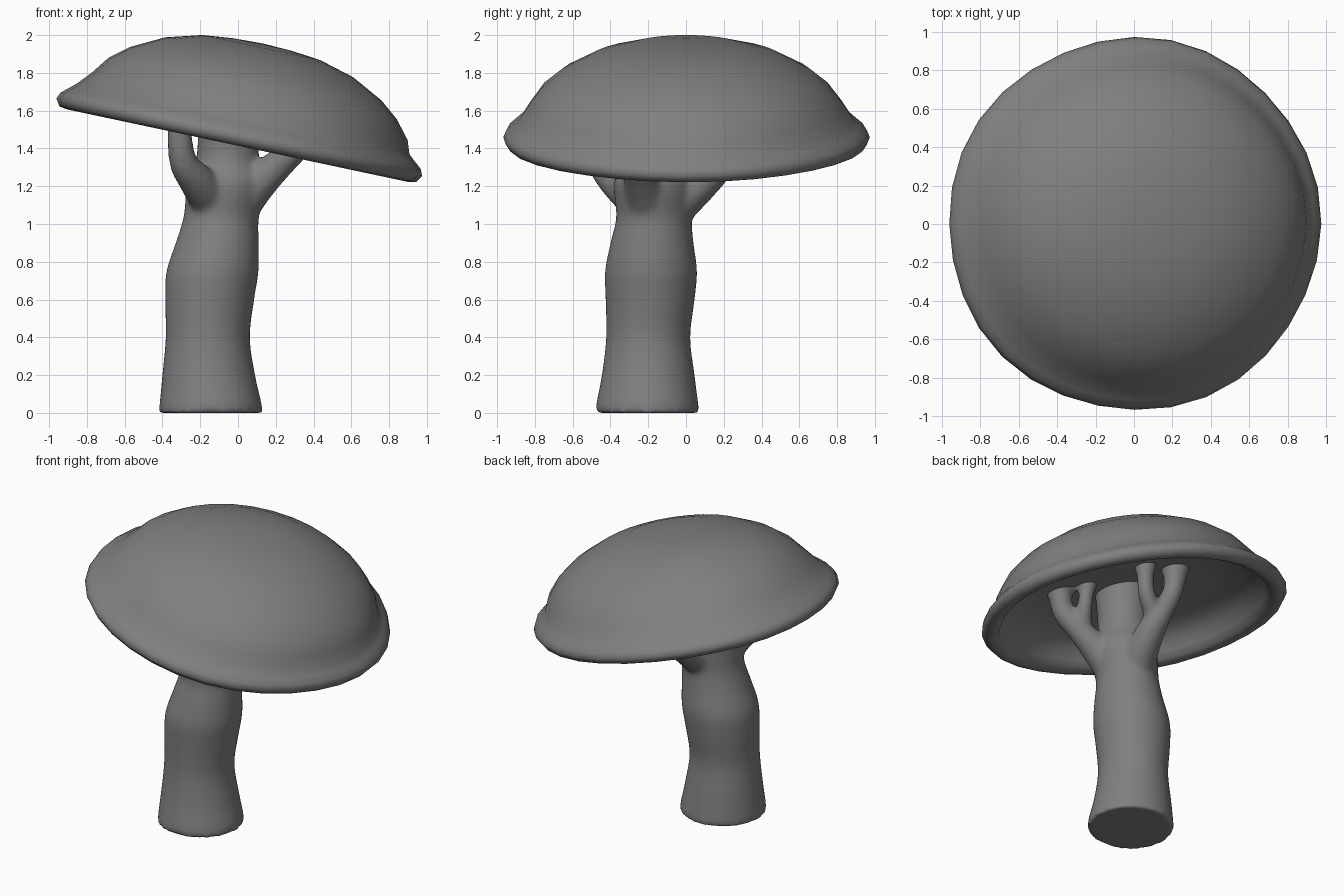
import bpy, math
from mathutils import Vector, Matrix

if "Cube" in bpy.data.objects:
    bpy.data.objects.remove(bpy.data.objects["Cube"])


def add_object(name, verts, faces):
    me = bpy.data.meshes.new(name)
    me.from_pydata(verts, [], faces)
    ob = bpy.data.objects.new(name, me)
    bpy.context.collection.objects.link(ob)
    return ob


def smooth_path(pts, steps=5):
    """Catmull-Rom interpolation of (x, y, z, radius) points."""
    p = [Vector(q) for q in pts]
    p = [2 * p[0] - p[1]] + p + [2 * p[-1] - p[-2]]
    out = []
    for i in range(1, len(p) - 2):
        a, b, c, d = p[i - 1:i + 3]
        for s in range(steps):
            t = s / steps
            out.append(0.5 * (2 * b + (c - a) * t + (2 * a - 5 * b + 4 * c - d) * t * t
                              + (3 * b - a - 3 * c + d) * t ** 3))
    return out + [p[-2]]


def tube(verts, faces, pts, sides=48, level=False):
    """Append a capped tube; level keeps the rings horizontal."""
    path, base = smooth_path(pts), len(verts)
    for i, q in enumerate(path):
        d = (path[min(i + 1, len(path) - 1)] - path[max(i - 1, 0)]).to_3d()
        rot = Vector((0, 0, 1)).rotation_difference(d) if not level else Matrix.Identity(3)
        for k in range(sides):
            a = 2 * math.pi * k / sides
            verts.append(q.to_3d() + rot @ Vector((math.cos(a), math.sin(a), 0)) * q.w)
    n = len(path)
    for i in range(n - 1):
        for k in range(sides):
            a, b = base + i * sides + k, base + i * sides + (k + 1) % sides
            faces.append((a, b, b + sides, a + sides))
    faces.append(tuple(base + k for k in reversed(range(sides))))
    faces.append(tuple(base + (n - 1) * sides + k for k in range(sides)))


# Stem: wavy trunk with an upper column reaching the cap
verts, faces = [], []
tube(verts, faces, [
    (-.145, -.205, 0, .275), (-.145, -.205, .05, .27), (-.155, -.2, .2, .246),
    (-.16, -.2, .4, .223), (-.15, -.19, .6, .236), (-.135, -.185, .75, .244),
    (-.11, -.18, .9, .22), (-.09, -.17, 1.03, .2), (-.07, -.17, 1.14, .208),
    (-.06, -.17, 1.23, .21), (-.055, -.165, 1.34, .168), (-.05, -.17, 1.5, .163),
    (-.05, -.17, 1.64, .175), (-.05, -.17, 1.72, .19)], level=True)

# Three branches under the cap, two of them forked
branches = [
    [(-.1, -.18, 1.02, .1), (-.14, -.25, 1.12, .11), (-.22, -.37, 1.23, .095),
     (-.29, -.45, 1.33, .075), (-.31, -.48, 1.5, .065), (-.31, -.48, 1.65, .07),
     (-.31, -.48, 1.74, .1)],
    [(-.07, -.18, .98, .12), (0, -.2, 1.1, .12), (.11, -.23, 1.22, .1),
     (.23, -.26, 1.33, .08), (.33, -.29, 1.43, .072), (.365, -.29, 1.53, .075),
     (.37, -.29, 1.62, .11)],
    [(.21, -.255, 1.32, .06), (.26, -.18, 1.44, .05), (.26, -.16, 1.55, .05),
     (.26, -.16, 1.64, .08)],
    [(-.09, -.15, .98, .12), (-.07, -.06, 1.1, .12), (-.04, .07, 1.21, .1),
     (-.04, .19, 1.33, .08), (-.1, .24, 1.48, .065), (-.12, .26, 1.6, .07),
     (-.12, .26, 1.71, .1)],
    [(-.04, .17, 1.32, .065), (.07, .21, 1.45, .055), (.09, .22, 1.57, .055),
     (.09, .22, 1.67, .08)],
]
for path in branches:
    tube(verts, faces, path, 20)
stem = add_object("stem", verts, faces)

# Fuse trunk and branches into one flowing skin
rm = stem.modifiers.new("fuse", 'REMESH')
rm.mode = 'VOXEL'
rm.voxel_size = .016
rm.use_smooth_shade = True
sm = stem.modifiers.new("soften", 'SMOOTH')
sm.factor = .5
sm.iterations = 12

# Cap: lathed dome with rolled rim and hollow underside
profile = [(.16, .516), (.32, .499), (.51, .446), (.68, .358), (.78, .278), (.855, .182),
           (.9, .11), (.94, .075), (.975, .045), (.99, .01), (.965, -.028),
           (.92, -.035), (.88, -.015), (.855, .03), (.82, .09), (.74, .15), (.58, .188),
           (.32, .205)]
sides = 32
cv, cf = [], []
for i, (r, z) in enumerate(profile):
    lean = .02 if i < 6 else 0      # dome sits slightly towards the low side
    for k in range(sides):
        a = 2 * math.pi * k / sides
        wob = 1 + .006 * math.sin(5 * a + 1) if r > .8 else 1
        cv.append((r * wob * math.cos(a) + lean, .98 * r * wob * math.sin(a), z))
for i in range(len(profile) - 1):
    for k in range(sides):
        a, b = i * sides + k, i * sides + (k + 1) % sides
        cf.append((a + sides, b + sides, b, a))
cv += [(.02, 0, .522), (0, 0, .21)]
top, last = len(cv) - 2, (len(profile) - 1) * sides
for k in range(sides):
    j = (k + 1) % sides
    cf.append((k, j, top))
    cf.append((last + j, last + k, top + 1))
tilt = Matrix.Translation((0, 0, 1.45)) @ Matrix.Rotation(math.radians(12), 4, 'Y')
cap = add_object("cap", [tilt @ Vector(v) for v in cv], cf)

# Dark grey finish on everything
grey = bpy.data.materials.new("dark_grey")
grey.diffuse_color = (.215, .215, .215, 1)
grey.use_nodes = True
grey.node_tree.nodes["Principled BSDF"].inputs["Base Color"].default_value = grey.diffuse_color
for ob in (cap, stem):
    ob.data.materials.append(grey)
    for p in ob.data.polygons:
        p.use_smooth = True
